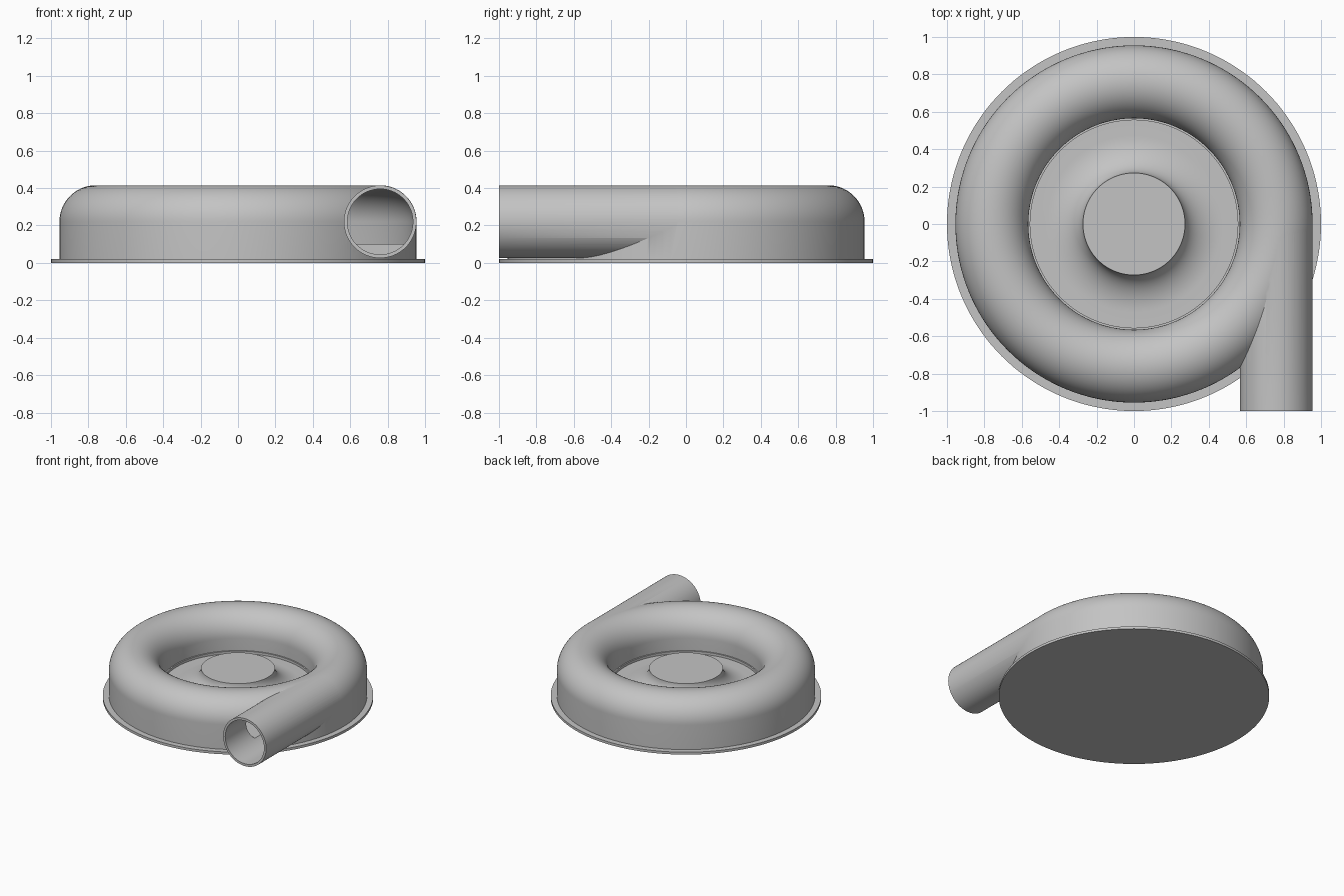
import bpy, bmesh
from math import sin, cos, pi, radians
from mathutils import Matrix, Vector

cube = bpy.data.objects.get("Cube")
if cube:
    bpy.data.objects.remove(cube, do_unlink=True)

SEGMENTS = 144
RING, AXIS_Z = 0.76, 0.22     # centre line of the round channel
OUTER, INNER = 0.195, 0.175   # outside and bore radii
FLOOR = 0.10

grey = bpy.data.materials.new("plain grey")
grey.use_nodes = True
colour = (0.55, 0.55, 0.55, 1)
grey.diffuse_color = colour
grey.node_tree.nodes["Principled BSDF"].inputs["Base Color"].default_value = colour


def make_object(name, bm):
    bmesh.ops.recalc_face_normals(bm, faces=bm.faces)
    mesh = bpy.data.meshes.new(name)
    bm.to_mesh(mesh)
    bm.free()
    mesh.materials.append(grey)
    obj = bpy.data.objects.new(name, mesh)
    bpy.context.collection.objects.link(obj)
    return obj


def lathe(name, profile):
    """Turn a closed (radius, height) outline around the z axis."""
    bm = bmesh.new()
    verts = [bm.verts.new((r, 0, z)) for r, z in profile]
    edges = [bm.edges.new((a, b)) for a, b in zip(verts, verts[1:] + verts[:1])
             if a.co.x + b.co.x > 0]
    bmesh.ops.spin(bm, geom=verts + edges, cent=(0, 0, 0), axis=(0, 0, 1),
                   angle=2 * pi, steps=SEGMENTS, use_duplicate=False)
    bmesh.ops.remove_doubles(bm, verts=bm.verts, dist=1e-5)
    return make_object(name, bm)


def rod(name, radius, front, back):
    """Solid round bar lying along y on the channel centre line."""
    bm = bmesh.new()
    place = (Matrix.Translation(Vector((RING, (front + back) / 2, AXIS_Z)))
             @ Matrix.Rotation(pi / 2, 4, 'X'))
    bmesh.ops.create_cone(bm, cap_ends=True, segments=96, radius1=radius,
                          radius2=radius, depth=back - front, matrix=place)
    return make_object(name, bm)


def arc(cx, cz, rx, rz, start, end, steps):
    angles = [radians(start + (end - start) * i / steps) for i in range(steps + 1)]
    return [(cx + rx * cos(a), cz + rz * sin(a)) for a in angles]


def combine(target, tool, operation):
    mod = target.modifiers.new(operation.lower(), 'BOOLEAN')
    mod.operation, mod.solver, mod.object = operation, 'EXACT', tool
    bpy.context.view_layer.objects.active = target
    bpy.ops.object.modifier_apply(modifier=mod.name)
    bpy.data.objects.remove(tool, do_unlink=True)


# Housing: flared hub, inner lip, rounded channel, outer wall and flange
hub_r, hub_z, flare = 0.273, 0.24, 0.2
profile = [(0, 0), (0, hub_z)]
profile += arc(hub_r + flare, hub_z, flare, hub_z - FLOOR, 180, 270, 16)
profile += [(0.555, FLOOR), (0.555, 0.12), (RING - OUTER, 0.12)]
profile += arc(RING, AXIS_Z, OUTER, OUTER, 180, 0, 36)
profile += [(RING + OUTER, 0.02), (1, 0.02), (1, 0)]
housing = lathe("volute_housing", profile)

# Outlet pipe leaving tangentially to the front
combine(housing, rod("outlet_pipe", OUTER - 0.001, -1, -0.02), 'UNION')

# Hollow channel with a flat floor, then the pipe bore
cavity = [(RING - INNER, FLOOR)]
cavity += arc(RING, AXIS_Z, INNER + 0.001, INNER + 0.001, 180, 0, 36)
cavity += [(RING + INNER, FLOOR)]
combine(housing, lathe("channel_cavity", cavity), 'DIFFERENCE')
combine(housing, rod("pipe_bore", INNER, -1.1, -0.02), 'DIFFERENCE')

# Smooth curved walls, crisp rims
bpy.ops.object.select_all(action='DESELECT')
housing.select_set(True)
bpy.context.view_layer.objects.active = housing
bpy.ops.object.shade_smooth_by_angle(angle=radians(30))
